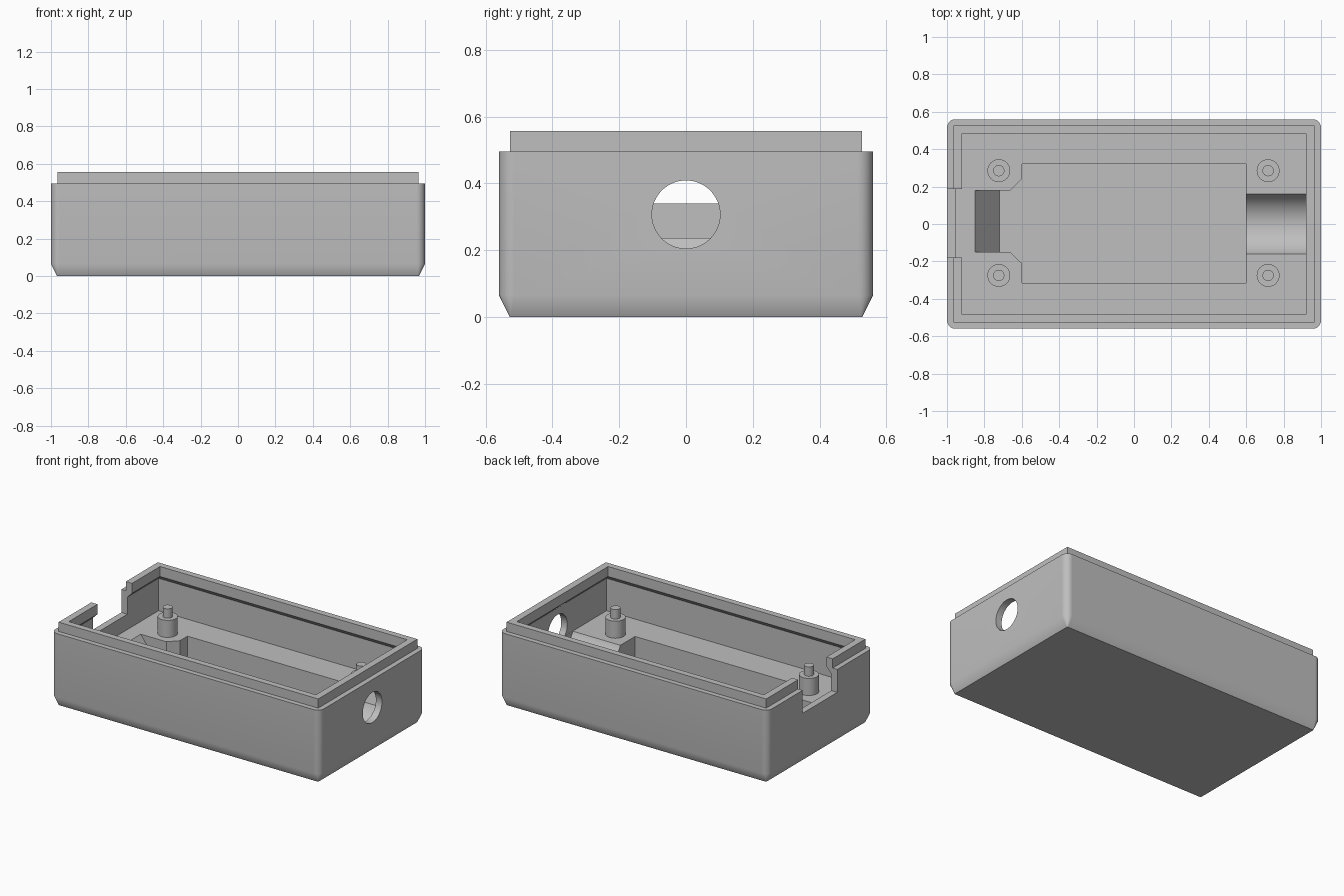
import bpy, bmesh, math

cube = bpy.data.objects.get("Cube")
if cube:
    bpy.data.objects.remove(cube, do_unlink=True)

grey = bpy.data.materials.new("matte_grey")
grey.use_nodes = True
grey.diffuse_color = (0.52, 0.52, 0.52, 1)
grey.node_tree.nodes["Principled BSDF"].inputs["Base Color"].default_value = grey.diffuse_color


def loft(name, rings):
    """Closed solid through rings of equal point count, bottom to top."""
    bm = bmesh.new()
    loops = [[bm.verts.new(p) for p in ring] for ring in rings]
    for low, high in zip(loops, loops[1:]):
        for i in range(len(low)):
            j = (i + 1) % len(low)
            bm.faces.new((low[i], low[j], high[j], high[i]))
    bm.faces.new(loops[0][::-1])
    bm.faces.new(loops[-1])
    bmesh.ops.recalc_face_normals(bm, faces=bm.faces)
    mesh = bpy.data.meshes.new(name)
    bm.to_mesh(mesh)
    bm.free()
    mesh.materials.append(grey)
    obj = bpy.data.objects.new(name, mesh)
    bpy.context.collection.objects.link(obj)
    return obj


def rounded(hx, hy, z, r, steps=6):
    """Rounded rectangle ring."""
    pts = []
    for k, (sx, sy) in enumerate([(1, 1), (-1, 1), (-1, -1), (1, -1)]):
        for i in range(steps + 1):
            a = math.pi / 2 * (k + i / steps)
            pts.append((sx * (hx - r) + r * math.cos(a), sy * (hy - r) + r * math.sin(a), z))
    return pts


def rect(x0, x1, y0, y1, z):
    return [(x0, y0, z), (x1, y0, z), (x1, y1, z), (x0, y1, z)]


def circle_x(x, r, z, n=64):
    """Ring around the x axis."""
    turn = [2 * math.pi * i / n for i in range(n)]
    return [(x, r * math.cos(a), z + r * math.sin(a)) for a in turn]


def circle_z(x, y, z, r, n=32):
    turn = [2 * math.pi * i / n for i in range(n)]
    return [(x + r * math.cos(a), y + r * math.sin(a), z) for a in turn]


def boolean(target, tool, operation):
    mod = target.modifiers.new("boolean", "BOOLEAN")
    mod.operation, mod.solver, mod.object = operation, "EXACT", tool
    select(target)
    bpy.ops.object.modifier_apply(modifier=mod.name)
    bpy.data.objects.remove(tool, do_unlink=True)


def select(obj):
    bpy.ops.object.select_all(action="DESELECT")
    obj.select_set(True)
    bpy.context.view_layer.objects.active = obj


def smooth(obj, degrees):
    select(obj)
    bpy.ops.object.shade_smooth_by_angle(angle=math.radians(degrees))
    mod = obj.modifiers.new("flat_faces", "WEIGHTED_NORMAL")
    mod.keep_sharp = True


FLOOR, SHOULDER, TOP = 0.237, 0.495, 0.557

# Outer body with tapered foot, plus the raised lip
body = loft("case_body", [rounded(0.967, 0.528, 0, 0.004), rounded(1, 0.56, 0.065, 0.045),
                          rounded(1, 0.56, SHOULDER, 0.045)])
lip = loft("lip", [rect(-0.966, 0.966, -0.527, 0.527, z) for z in (0.4, TOP)])
boolean(body, lip, "UNION")

# Interior cavity, narrowing under the lip
cavity = loft("cavity", [rect(-x, x, -y, y, z) for x, y, z in
                         [(0.955, 0.52, FLOOR), (0.955, 0.52, 0.455),
                          (0.92, 0.485, 0.49), (0.92, 0.485, 0.7)]])
boolean(body, cavity, "DIFFERENCE")


# Floor pocket with a sloped narrow end
def pocket_ring(end, z):
    return [(0.6, -0.315, z), (0.6, 0.32, z), (-0.6, 0.32, z), (-0.6, 0.24, z),
            (-0.66, 0.18, z), (end, 0.18, z), (end, -0.15, z), (-0.66, -0.15, z),
            (-0.6, -0.21, z), (-0.6, -0.315, z)]


pocket = loft("pocket", [pocket_ring(-0.72, 0.06), pocket_ring(-0.85, FLOOR),
                         pocket_ring(-0.85, 0.3)])
boolean(body, pocket, "DIFFERENCE")

# Round trough and cable hole on the left end
for name, start, end, radius in [("trough", 0.55, 0.954, 0.174), ("hole", 0.9, 1.1, 0.102)]:
    tool = loft(name, [circle_x(start, radius, 0.307), circle_x(end, radius, 0.307)])
    boolean(body, tool, "DIFFERENCE")

# Open notch in the right end
notch = loft("notch", [rect(-1.1, -0.9, -0.18, 0.188, z) for z in (0.34, 0.7)])
boolean(body, notch, "DIFFERENCE")
smooth(body, 27)

# Stepped mounting posts
for x, side in [(-0.723, "right"), (0.717, "left")]:
    for y, end in [(-0.275, "front"), (0.285, "back")]:
        post = loft(f"post_{end}_{side}", [circle_z(x, y, z, r) for z, r in
                                           [(FLOOR - 0.01, 0.061), (0.352, 0.061),
                                            (0.352, 0.03), (0.415, 0.03)]])
        smooth(post, 30)
